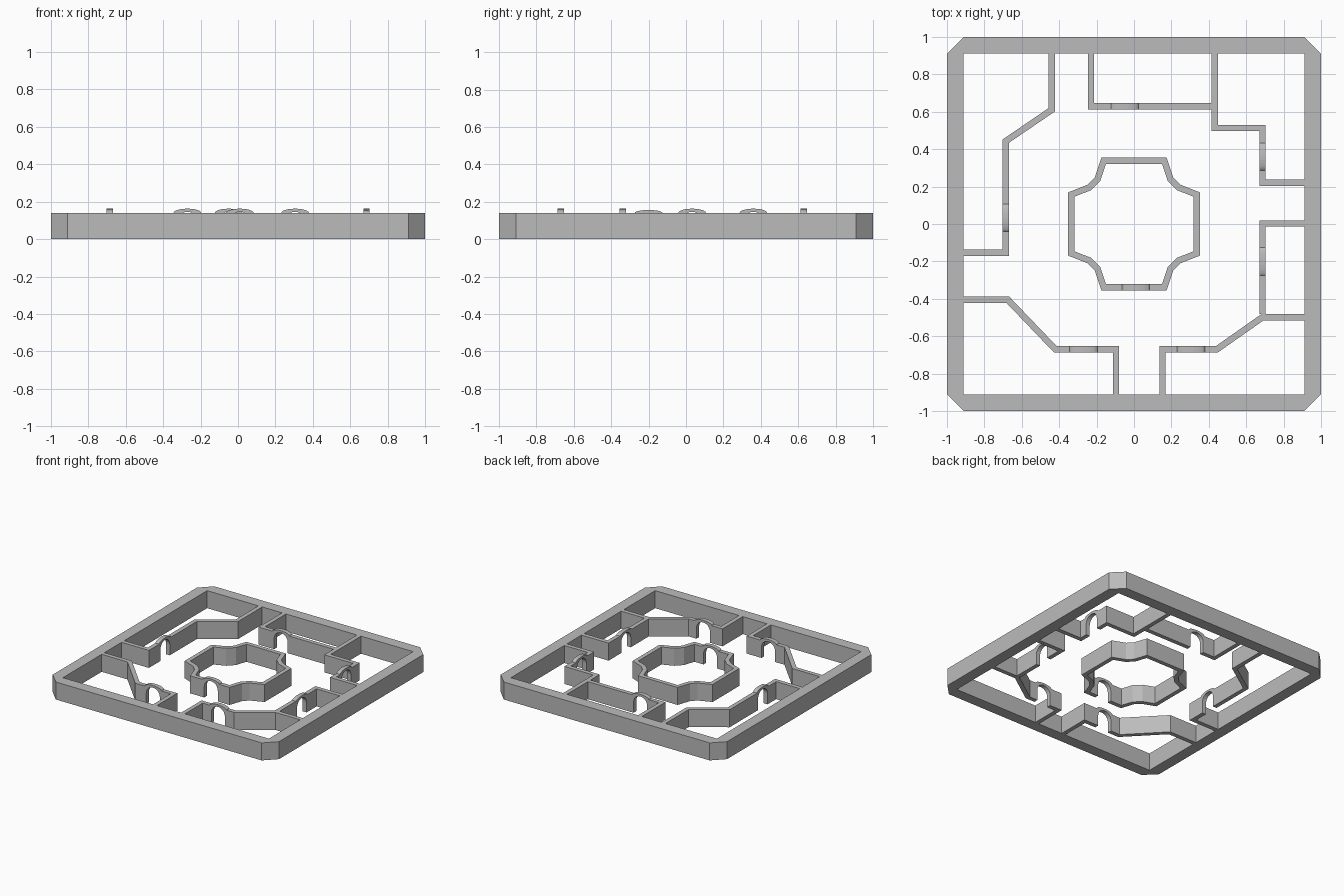
import bpy, bmesh, math
from mathutils import Vector

old = bpy.data.objects.get("Cube")
if old:
    bpy.data.objects.remove(old, do_unlink=True)

H = 0.14        # wall height
T = 0.034       # wall thickness
DOOR = 0.06     # half width of a doorway

grey = bpy.data.materials.new("stone grey")
grey.use_nodes = True
grey.diffuse_color = (0.5, 0.5, 0.5, 1)
grey.node_tree.nodes["Principled BSDF"].inputs["Base Color"].default_value = (0.5, 0.5, 0.5, 1)


def finish(name, bm):
    bmesh.ops.recalc_face_normals(bm, faces=bm.faces)
    mesh = bpy.data.meshes.new(name)
    bm.to_mesh(mesh)
    bm.free()
    mesh.materials.append(grey)
    obj = bpy.data.objects.new(name, mesh)
    bpy.context.collection.objects.link(obj)
    return obj


def strip(name, left, right, closed=False):
    """Upright wall between two matching plan outlines."""
    bm = bmesh.new()
    rings = [[bm.verts.new((p.x, p.y, z)) for p, z in ((l, 0), (r, 0), (r, H), (l, H))]
             for l, r in zip(left, right)]
    pairs = list(zip(rings, rings[1:]))
    if closed:
        pairs.append((rings[-1], rings[0]))
    else:
        bm.faces.new(rings[0])
        bm.faces.new(rings[-1])
    for a, b in pairs:
        for i in range(4):
            j = (i + 1) % 4
            bm.faces.new((a[i], a[j], b[j], b[i]))
    return finish(name, bm)


def wall_piece(name, pts):
    """Wall of constant thickness with mitred corners."""
    left, right = [], []
    for i, p in enumerate(pts):
        dirs = []
        if i > 0:
            dirs.append((p - pts[i - 1]).normalized())
        if i < len(pts) - 1:
            dirs.append((pts[i + 1] - p).normalized())
        normals = [Vector((-d.y, d.x)) for d in dirs]
        m = sum(normals, Vector((0, 0))).normalized()
        off = m * (T / 2 / m.dot(normals[0]))
        left.append(p + off)
        right.append(p - off)
    strip(name, left, right)


def arch(name, centre, along, top=0.163):
    """Thin round arch over a doorway, rising above the wall."""
    drop = top - 0.163
    n = 12
    angles = [math.pi * (1 - i / n) for i in range(n + 1)]
    inner = [(DOOR * math.cos(a), 0.086 + drop + DOOR * math.sin(a)) for a in angles]
    outer = [(0.074 * math.cos(a), H + (top - H) * math.sin(a)) for a in reversed(angles)]
    profile = inner + [(DOOR, H)] + outer + [(-DOOR, H)]
    side = Vector((-along.y, along.x)) * T / 2
    bm = bmesh.new()
    verts = []
    for s, z in profile:
        p = centre + along * s - side
        verts.append(bm.verts.new((p.x, p.y, z)))
    face = bm.faces.new(verts)
    res = bmesh.ops.extrude_face_region(bm, geom=[face])
    moved = [v for v in res["geom"] if isinstance(v, bmesh.types.BMVert)]
    bmesh.ops.translate(bm, verts=moved, vec=(side.x * 2, side.y * 2, 0))
    finish(name, bm)


def wall(name, path, doors=()):
    """Wall along a path; doors are (segment, distance along it, arch top)."""
    pts = [Vector(p) for p in path]
    piece, count = [pts[0]], 1
    for i in range(len(pts) - 1):
        along = (pts[i + 1] - pts[i]).normalized()
        for seg, dist, top in doors:
            if seg == i:
                c = pts[i] + along * dist
                wall_piece(f"{name}_{count}", piece + [c - along * DOOR])
                arch(f"{name}_arch_{count}", c, along, top)
                piece = [c + along * DOOR]
                count += 1
        piece.append(pts[i + 1])
    wall_piece(f"{name}_{count}", piece)


# Outer frame: square inside, clipped corners outside
E, C = 1.0, 0.91
outer, inner = [], []
for sx, sy in ((1, 1), (-1, 1), (-1, -1), (1, -1)):
    cut = [Vector((sx * E, sy * C)), Vector((sx * C, sy * E))]
    outer += cut if sx == sy else cut[::-1]
    inner.append(Vector((sx * C, sy * C)))
bm = bmesh.new()
lo, hi, ilo, ihi = [[bm.verts.new((p.x, p.y, z)) for p in ring]
                    for ring, z in ((outer, 0), (outer, H), (inner, 0), (inner, H))]
for i in range(8):
    j = (i + 1) % 8
    bm.faces.new((lo[i], lo[j], hi[j], hi[i]))
for i in range(4):
    j = (i + 1) % 4
    bm.faces.new((ilo[i], ilo[j], ihi[j], ihi[i]))
    for o, n in ((lo, ilo), (hi, ihi)):
        a, b, c = o[2 * i], o[2 * i + 1], o[(2 * i + 2) % 8]
        bm.faces.new((a, b, n[i]))
        bm.faces.new((b, c, n[j], n[i]))
finish("outer_frame", bm)

# Room walls around the courtyard
TOP = 0.163
wall("back_right_wall",
     [(-0.44, C), (-0.44, 0.61), (-0.685, 0.443), (-0.685, -0.153), (-C, -0.153)],
     [(2, 0.41, TOP)])
wall("back_wall", [(-0.23, C), (-0.23, 0.63), (0.415, 0.63)], [(1, 0.18, TOP)])
wall("back_left_wall",
     [(0.432, C), (0.432, 0.513), (0.687, 0.513), (0.687, 0.22), (C, 0.22)],
     [(2, 0.153, TOP)])
wall("left_wall", [(C, 0.003), (0.687, 0.003), (0.687, -0.482)], [(1, 0.203, 0.156)])
wall("front_left_wall",
     [(C, -0.498), (0.687, -0.498), (0.442, -0.67), (0.152, -0.67), (0.152, -C)],
     [(2, 0.137, TOP)])
wall("front_right_wall",
     [(-C, -0.404), (-0.675, -0.404), (-0.42, -0.67), (-0.096, -0.67), (-0.096, -C)],
     [(2, 0.15, TOP)])

# Central ring with notched corners and one doorway at the front
corner = [(0.162, 0.338), (0.195, 0.24), (0.24, 0.195), (0.336, 0.157)]
ring = []
for sx, sy in ((1, -1), (1, 1), (-1, 1), (-1, -1)):
    pts = [(sx * x, sy * y) for x, y in corner]
    ring += pts if sx != sy else pts[::-1]
door = Vector((0.01, -0.338))
wall("ring_wall", [(door.x + DOOR, door.y)] + ring + [(door.x - DOOR, door.y)])
arch("ring_arch", door, Vector((1, 0)))
